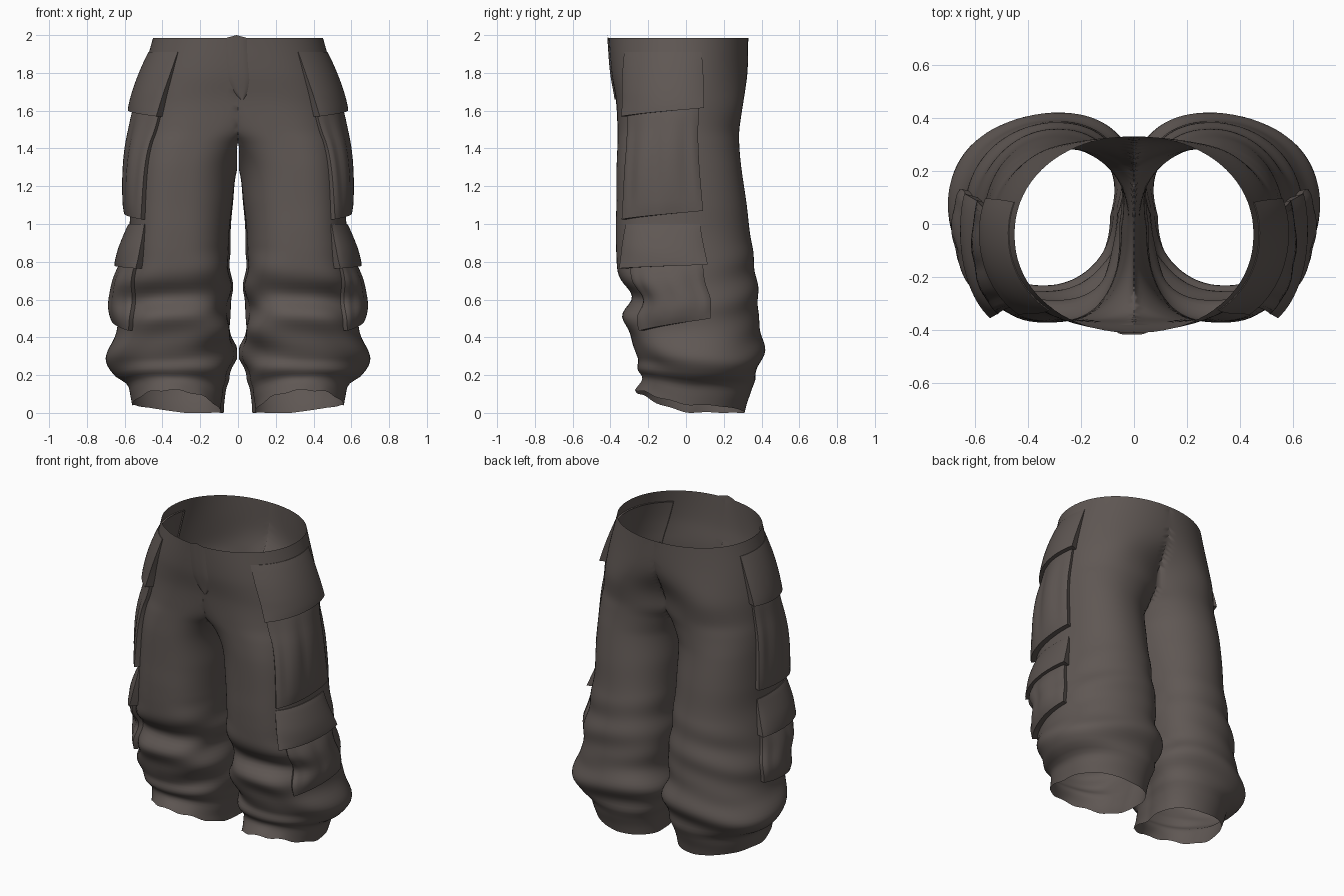
import bpy, bmesh
from math import sin, cos, pi, radians, exp

cube = bpy.data.objects.get("Cube")
if cube:
    bpy.data.objects.remove(cube)

cloth = bpy.data.materials.new("dark brown cloth")
cloth.use_nodes = True
COLOUR = (0.115, 0.096, 0.088, 1)
cloth.diffuse_color = COLOUR
cloth.node_tree.nodes["Principled BSDF"].inputs["Base Color"].default_value = COLOUR

TOP = 1.985
CROTCH = 1.42
# Leg sections: height, centre x, outer x, front y, back y
SECTIONS = [
    (0, .325, .56, -.27, .31), (.06, .33, .57, -.25, .325),
    (.13, .335, .59, -.23, .35), (.18, .35, .65, -.24, .38),
    (.28, .36, .695, -.255, .395), (.4, .345, .65, -.3, .405),
    (.5, .34, .635, -.325, .39), (.6, .335, .625, -.295, .375),
    (.7, .33, .615, -.35, .365), (.8, .325, .6, -.37, .36),
    (.95, .315, .58, -.375, .335), (1.1, .305, .575, -.37, .32),
    (1.3, .285, .565, -.365, .295), (1.42, .24, .555, -.36, .285),
    (1.5, .17, .545, -.36, .285), (1.65, .08, .53, -.37, .305),
    (1.8, .03, .5, -.395, .325), (TOP, 0, .45, -.41, .33),
]


def section(z):
    """Smoothly interpolate the section table at a height."""
    last = len(SECTIONS) - 1
    i = 0
    while i < last - 1 and z > SECTIONS[i + 1][0]:
        i += 1
    a, b = SECTIONS[i], SECTIONS[i + 1]
    p, q = SECTIONS[max(i - 1, 0)], SECTIONS[min(i + 2, last)]
    h = b[0] - a[0]
    t = (z - a[0]) / h
    out = []
    for k in range(1, 5):
        m0 = (b[k] - p[k]) / (b[0] - p[0]) * h
        m1 = (q[k] - a[k]) / (q[0] - a[0]) * h
        out.append((2*t**3 - 3*t**2 + 1) * a[k] + (t**3 - 2*t**2 + t) * m0
                   + (3*t**2 - 2*t**3) * b[k] + (t**3 - t**2) * m1)
    return out


def clamp(v):
    return max(0.0, min(1.0, v))


def folds(a, z):
    """Slanting cloth folds that gather toward the ankle."""
    low = clamp((.9 - z) / .35) * clamp(z / .25)
    mid = clamp((1.7 - z) / .4) * clamp(z / .3)
    slant = 2 * sin(a + .4) + 1.1 * cos(2 * a)
    quiet = 1 - .7 * max(0, cos(a)) ** 2
    return (.013 * low * quiet * sin(2 * pi * z / .3 + slant)
            + .008 * low * quiet * sin(2 * pi * z / .19 - 2.5 * sin(a) + 2 * cos(a))
            + .005 * mid * sin(3 * a + 4 * z))


def skin(a, z, off=0.0):
    """Point on the left half; angle 0 is outward, -90 degrees is front."""
    cx, xo, yf, yb = section(z)
    c, s = cos(a), sin(a)
    front, back = max(0, -s), max(0, s)
    # seat parts into two rounded halves, rear of the leg sits further in
    cx += back * (.13 * exp(-((z - 1.63) / .15) ** 2) - .045 * clamp((1.3 - z) / .4))
    n = 2.1 + .4 * front * clamp((TOP - z) / .3) * clamp(z / .6)
    off += folds(a, z)
    rx, ry = xo - cx + off, (yb - yf) / 2 + off
    x = cx + rx * abs(c) ** (2 / n) * (1 if c > 0 else -1)
    y = (yf + yb) / 2 + ry * abs(s) ** (2 / n) * (1 if s > 0 else -1)
    inner = 0 if z > CROTCH else .004
    # the hem rides up over the front of the foot
    lift = (.11 * front ** 1.5 + .04 * max(0, c)) * clamp(1 - z / .3)
    lift += .012 * sin(5 * a) ** 2 * clamp(1 - z / .1) * (1 - s) / 2
    return (max(inner, x), y, z + lift)


def make(name, bm, mirrored=True, angle=50):
    bmesh.ops.recalc_face_normals(bm, faces=bm.faces)
    mesh = bpy.data.meshes.new(name)
    bm.to_mesh(mesh)
    bm.free()
    mesh.materials.append(cloth)
    obj = bpy.data.objects.new(name, mesh)
    bpy.context.collection.objects.link(obj)
    bpy.ops.object.select_all(action='DESELECT')
    obj.select_set(True)
    bpy.context.view_layer.objects.active = obj
    bpy.ops.object.shade_smooth_by_angle(angle=radians(angle))
    if mirrored:
        obj.modifiers.new("Mirror", 'MIRROR').merge_threshold = .001
    return obj


def grid(rows, closed=False):
    """Bridge rows of points into a quad sheet."""
    bm = bmesh.new()
    vs = [[bm.verts.new(p) for p in row] for row in rows]
    count = len(rows[0])
    for lo, hi in zip(vs, vs[1:]):
        for i in range(count if closed else count - 1):
            j = (i + 1) % count
            bm.faces.new((lo[i], lo[j], hi[j], hi[i]))
    return bm


# Trouser body: one leg and half the hips, open at waist, hem and centre line
AROUND, UP = 80, 90
trousers = grid([[skin(2 * pi * i / AROUND, TOP * r / UP) for i in range(AROUND)]
                 for r in range(UP + 1)], closed=True)
centre = [f for f in trousers.faces if all(v.co.x < 1e-5 for v in f.verts)]
bmesh.ops.delete(trousers, geom=centre, context='FACES')
make("trousers", trousers, angle=70)


def patch(name, a0, a1, top, front_z, back_z, off_top, off_bottom, puff, pleat=0.0):
    """Raised cloth panel wrapped over the outer leg, with its rim tucked in."""
    nu, nv = 20, 16
    us = [0] + [i / nu for i in range(nu + 1)] + [1]
    vs = [0] + [j / nv for j in range(nv + 1)] + [1]
    rows = []
    for j, v in enumerate(vs):
        row = []
        for i, u in enumerate(us):
            bottom = front_z + (back_z - front_z) * u
            z = top + (bottom - top) * v
            a = radians(a0 + (a1 - a0) * u) * (1 + .04 * v)
            rim = i in (0, len(us) - 1) or j in (0, len(vs) - 1)
            off = off_top + (off_bottom - off_top) * v
            off += puff * sin(pi * u) ** .6 * sin(pi * v) ** .7
            off -= pleat * sin(3 * pi * u) ** 4 * sin(pi * v)
            row.append(skin(a, z, -.012 if rim else off))
        rows.append(row)
    return make(name, grid(rows), angle=40)


# Cargo pockets and flaps down the outer side of each leg
patch("hip_flap", -50, 18, 1.91, 1.57, 1.615, .003, .048, .008)
patch("thigh_pocket", -50, 16, 1.63, 1.025, 1.07, .016, .032, .03, .01)
patch("knee_flap", -52, 15, 1.0, .765, .785, .005, .052, .016)
patch("shin_pocket", -45, 13, .8, .435, .5, .02, .03, .034, .008)

# Fly panel with a curved lower edge, laid on the front centre
fly_rows = []
for r in range(17):
    t = r / 16
    z = 1.66 + t * (TOP - 1.66)
    half = .055 * min(1, (t * 3 + .02)) ** .5
    row = []
    for i in range(9):
        s = i / 4 - 1
        x = half * s - .008 + .03 * (1 - t) ** 2
        y = section(z)[2] - .007 * (1 - s ** 4)
        row.append((x, y, z + .015 * t ** 8 * (1 - abs(s))))
    fly_rows.append(row)
make("fly_panel", grid(fly_rows), mirrored=False)
